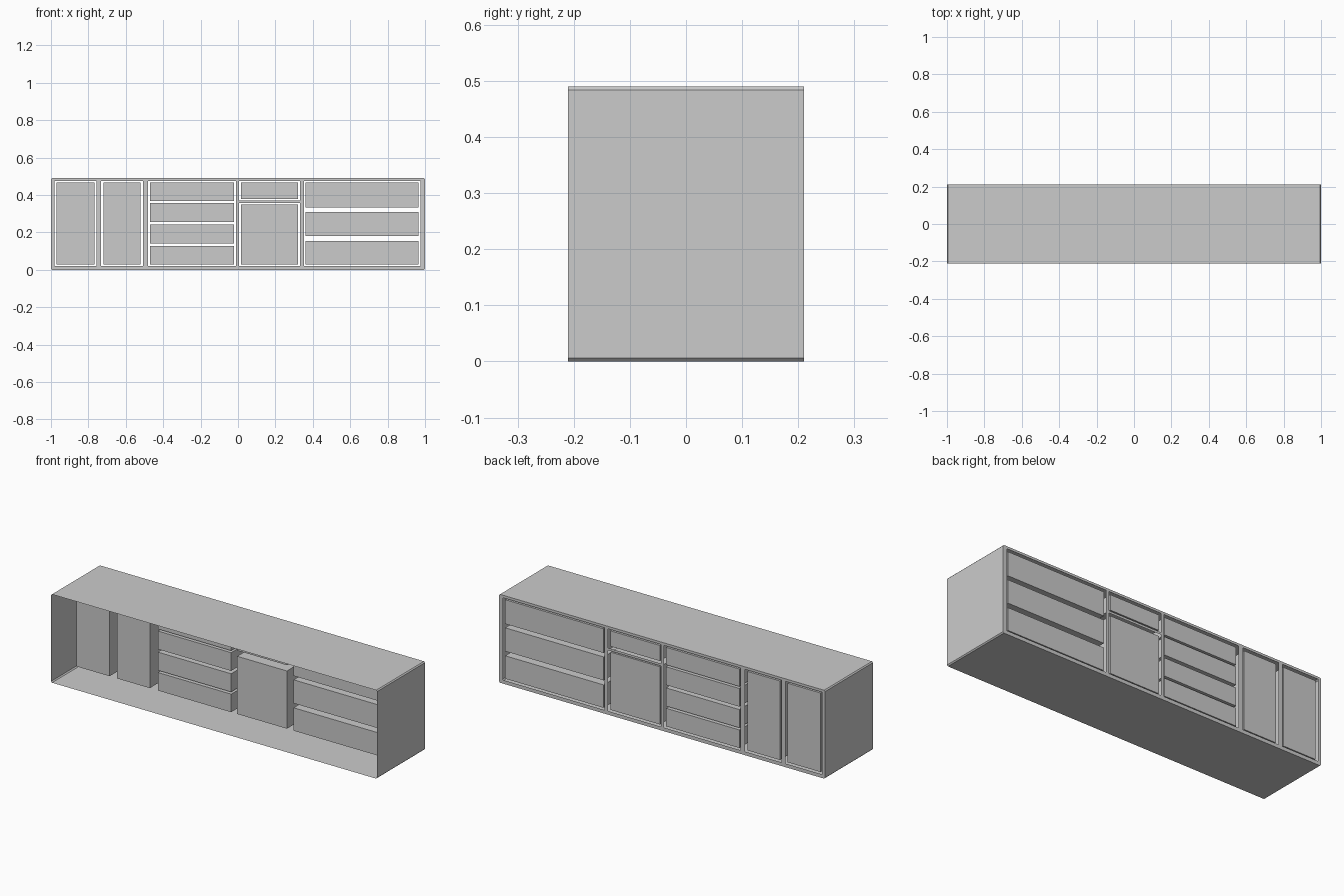
import bpy, bmesh

if "Cube" in bpy.data.objects:
    bpy.data.objects.remove(bpy.data.objects["Cube"])

W, D, H, C = 1.0, 0.21, 0.49, 0.006      # half width, half depth, height, corner chamfer
BOX_FRONT, BOX_BACK = -0.03, 0.205       # depth range of the drawer boxes


def finish(bm, name):
    me = bpy.data.meshes.new(name)
    bm.to_mesh(me)
    bm.free()
    ob = bpy.data.objects.new(name, me)
    bpy.context.collection.objects.link(ob)
    return ob


def box(name, x0, x1, z0, z1):
    bpy.ops.mesh.primitive_cube_add(
        size=1, location=((x0 + x1) / 2, (BOX_FRONT + BOX_BACK) / 2, (z0 + z1) / 2))
    ob = bpy.context.object
    ob.name = name
    ob.scale = (x1 - x0, BOX_BACK - BOX_FRONT, z1 - z0)


def loop(bm, pts):
    vs = [bm.verts.new((x, D, z)) for x, z in pts]
    return [bm.edges.new((vs[i - 1], vs[i])) for i in range(len(vs))]


outline = [(-W + C, 0), (W - C, 0), (W, C), (W, H - C),
           (W - C, H), (-W + C, H), (-W, H - C), (-W, C)]

# Cabinet shell: chamfered sleeve, open at the front
bm = bmesh.new()
front = [bm.verts.new((x, -D, z)) for x, z in outline]
back = [bm.verts.new((x, D, z)) for x, z in outline]
for i in range(len(outline)):
    bm.faces.new((front[i - 1], front[i], back[i], back[i - 1]))
bmesh.ops.recalc_face_normals(bm, faces=bm.faces)
finish(bm, "cabinet_shell")

# Face frame with openings
ZB, ZT = 0.02, 0.476
openings = [(-0.98, -0.757, ZB, ZT), (-0.733, -0.508, ZB, ZT), (-0.482, -0.011, ZB, ZT),
            (0.005, 0.332, ZB, 0.357), (0.005, 0.332, 0.37, ZT), (0.353, 0.975, ZB, ZT)]
bm = bmesh.new()
edges = loop(bm, outline)
for x0, x1, z0, z1 in openings:
    edges += loop(bm, [(x0, z0), (x1, z0), (x1, z1), (x0, z1)])
bmesh.ops.triangle_fill(bm, use_beauty=True, use_dissolve=False, edges=edges, normal=(0, 1, 0))
finish(bm, "face_frame")

# Doors and drawers, one column at a time
columns = [
    ("left_door", -0.97, -0.767, [(0.028, 0.466)]),
    ("second_door", -0.72, -0.52, [(0.028, 0.466)]),
    ("middle_drawer", -0.471, -0.021,
     [(0.028, 0.128), (0.14, 0.241), (0.257, 0.358), (0.369, 0.466)]),
    ("cupboard", 0.016, 0.321, [(0.028, 0.348), (0.38, 0.466)]),
    ("wide_drawer", 0.362, 0.966, [(0.028, 0.155), (0.18, 0.31), (0.332, 0.466)]),
]
for name, x0, x1, rows in columns:
    for i, (z0, z1) in enumerate(rows):
        box(f"{name}_{i + 1}", x0, x1, z0, z1)
